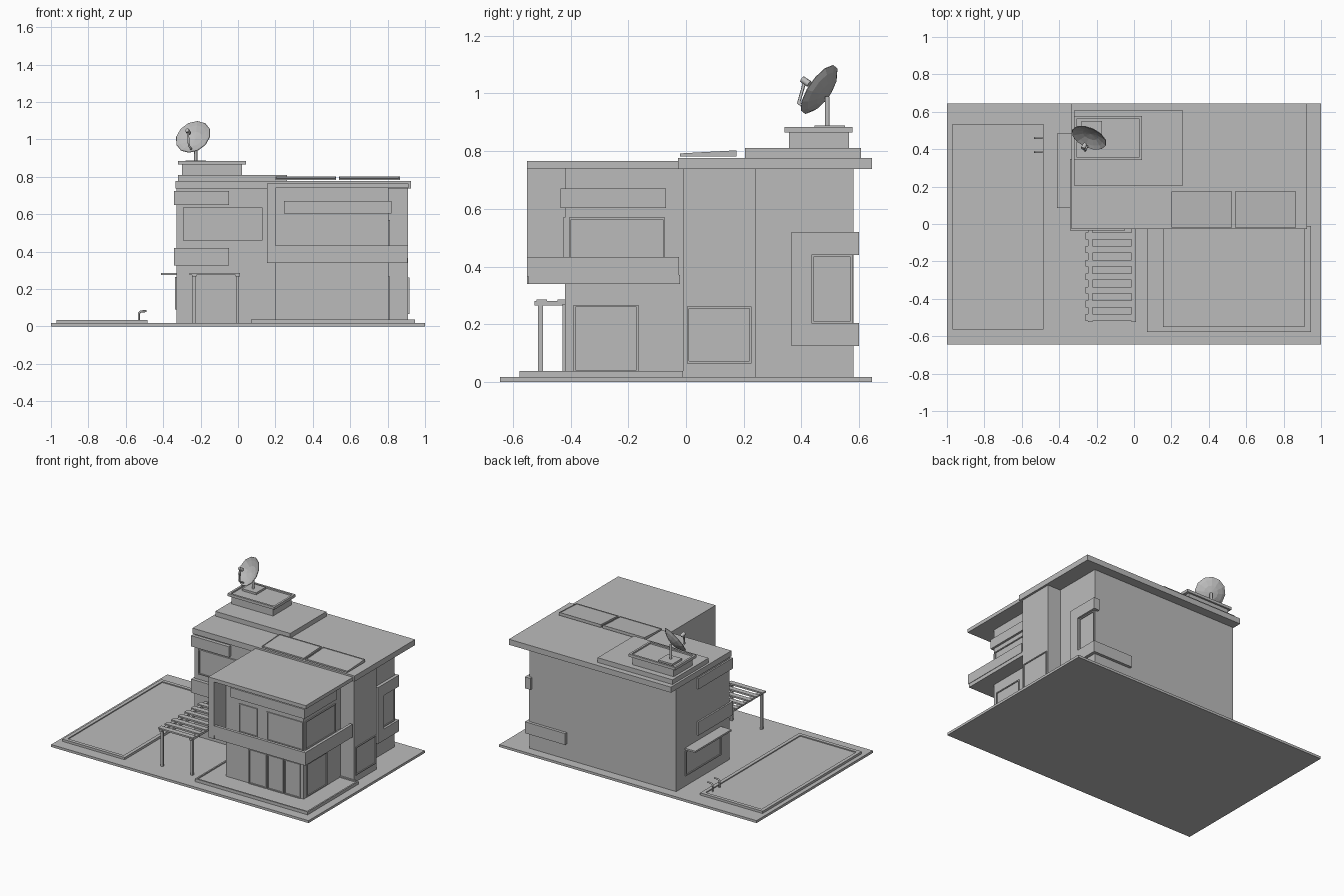
import bpy
import bmesh
from mathutils import Vector

default_cube = bpy.data.objects.get("Cube")
if default_cube:
    bpy.data.objects.remove(default_cube, do_unlink=True)

# Single flat colour
plaster = bpy.data.materials.new("plain_grey")
plaster.use_nodes = True
grey = (0.5, 0.5, 0.5, 1)
plaster.diffuse_color = grey
plaster.node_tree.nodes["Principled BSDF"].inputs["Base Color"].default_value = grey


def add_object(name, bm):
    mesh = bpy.data.meshes.new(name)
    bmesh.ops.recalc_face_normals(bm, faces=bm.faces[:])
    bm.to_mesh(mesh)
    bm.free()
    obj = bpy.data.objects.new(name, mesh)
    mesh.materials.append(plaster)
    bpy.context.collection.objects.link(obj)
    return obj


def box_mesh(x, y, z):
    bm = bmesh.new()
    bmesh.ops.create_cube(bm, size=1)
    for v in bm.verts:
        v.co = Vector([a[0] if c < 0 else a[1] for a, c in zip((x, y, z), v.co)])
    bm.normal_update()
    return bm


def box(name, x, y, z):
    return add_object(name, box_mesh(x, y, z))


def tray(name, x, y, z, facing, rim, depth):
    """Box whose face towards `facing` has a raised border."""
    bm = box_mesh(x, y, z)
    direction = Vector(facing)
    face = max(bm.faces, key=lambda f: f.normal.dot(direction))
    bmesh.ops.inset_region(bm, faces=[face], thickness=rim)
    inner = bmesh.ops.extrude_face_region(bm, geom=[face])
    bmesh.ops.delete(bm, geom=[face], context="FACES")
    verts = [v for v in inner["geom"] if isinstance(v, bmesh.types.BMVert)]
    bmesh.ops.translate(bm, verts=verts, vec=-direction * depth)
    return add_object(name, bm)


def rod(name, points, radius):
    curve = bpy.data.curves.new(name, "CURVE")
    curve.dimensions = "3D"
    curve.bevel_depth = radius
    curve.bevel_resolution = 1
    curve.use_fill_caps = True
    spline = curve.splines.new("POLY")
    spline.points.add(len(points) - 1)
    for p, co in zip(spline.points, points):
        p.co = (*co, 1)
    obj = bpy.data.objects.new(name, curve)
    curve.materials.append(plaster)
    bpy.context.collection.objects.link(obj)
    return obj


FRONT, RIGHT, LEFT, UP = (0, -1, 0), (1, 0, 0), (-1, 0, 0), (0, 0, 1)

# Ground, pool and its hand rails
box("ground_slab", (-1, 1), (-.645, .645), (0, .017))
tray("pool", (-.97, -.485), (-.565, .535), (.01, .033), UP, .035, .007)
for side, y in (("front", .385), ("back", .46)):
    rod("pool_rail_" + side, [(-.53, y, .02), (-.53, y, .07), (-.52, y, .08),
                              (-.49, y, .082)], .006)

# Main volumes
box("main_walls", (-.33, .81), (-.01, .58), (.01, .75))
box("side_bay", (.6, .91), (-.01, .24), (.01, .75))
box("main_roof", (-.335, .925), (-.027, .645), (.738, .777))
box("front_room", (.2, .805), (-.42, 0), (.01, .75))

# Terrace and open frame around the upper front room
tray("terrace", (.07, .945), (-.577, -.01), (.01, .038), UP, .015, .008)
box("frame_left_wall", (.155, .2), (-.55, -.02), (.34, .765))
box("frame_roof", (.155, .912), (-.55, -.02), (.74, .765))
box("balcony_floor", (.155, .905), (-.545, -.02), (.34, .37))
box("balcony_front_parapet", (.2, .908), (-.55, -.53), (.365, .433))
box("balcony_side_parapet", (.888, .908), (-.55, -.025), (.365, .433))
box("front_room_band", (.245, .82), (-.435, -.07), (.603, .67))

# Front room windows
for i, x in enumerate(((.38, .517), (.524, .65), (.658, .78))):
    tray(f"terrace_door_{i}", x, (-.428, -.41), (.03, .27), FRONT, .01, .006)
for i, x in enumerate(((.305, .445), (.52, .8))):
    tray(f"balcony_window_{i}", x, (-.427, -.41), (.37, .57), FRONT, .01, .006)
tray("balcony_side_window", (.79, .812), (-.405, -.073), (.37, .57), RIGHT, .01, .006)
tray("terrace_side_window", (.79, .812), (-.39, -.165), (.035, .267), RIGHT, .01, .006)
tray("bay_window", (.9, .917), (.003, .227), (.065, .262), RIGHT, .01, .006)

# Trim around the rear right corner window
box("corner_trim_lower", (.52, .832), (.365, .6), (.125, .205))
box("corner_trim_upper", (.79, .832), (.365, .6), (.44, .52))
box("corner_trim_post", (.79, .832), (.365, .435), (.2, .445))
tray("corner_window", (.79, .817), (.435, .577), (.205, .44), RIGHT, .01, .006)

# Bands and windows on the left corner
for level, z in (("lower", (.325, .42)), ("upper", (.65, .725))):
    box("left_corner_band_" + level, (-.341, -.048), (-.034, .347), z)
tray("left_front_window", (-.295, .13), (-.02, 0), (.46, .635), FRONT, .01, .007)
tray("left_ground_window", (-.338, -.32), (.09, .48), (.09, .265), LEFT, .012, .006)
box("left_awning", (-.412, -.32), (.085, .485), (.274, .286))

# Pergola
for side, x in (("left", -.234), ("right", -.002)):
    box("pergola_rail_" + side, (x - .012, x + .012), (-.525, -.005), (.266, .28))
    box("pergola_post_" + side, (x - .008, x + .008), (-.512, -.496), (.01, .27))
for i in range(7):
    y = -.5 + i * .0727
    box(f"pergola_slat_{i}", (-.258, .012), (y - .018, y + .018), (.275, .286))

# Roof slab, plinth and solar panels
box("roof_slab", (-.32, .262), (.205, .607), (.77, .81))
box("plinth", (-.3, .022), (.357, .565), (.8, .87))
tray("plinth_cap", (-.32, .042), (.342, .577), (.865, .884), UP, .02, .01)
box("mast_plate", (-.28, -.17), (.445, .55), (.87, .888))
for i, x in enumerate(((.2, .525), (.54, .865))):
    panel = tray(f"solar_panel_{i}", x, (-.02, .175), (.782, .792), UP, .008, .003)
    for v in panel.data.vertices:
        if v.co.z > .785:
            v.co.z += (v.co.y + .02) * .055

# Satellite dish: a shallow bowl turned towards its aim
aim = Vector((-.35, -.75, .52)).normalized()
centre = Vector((-.24, .462, 1.013))
bm = bmesh.new()
profile = [(0, -.034), (.045, -.027), (.08, -.013), (.1, 0), (.098, .003),
           (.078, -.007), (.044, -.02), (0, -.026)]
verts = [bm.verts.new((r, 0, h)) for r, h in profile]
edges = [bm.edges.new(pair) for pair in zip(verts, verts[1:])]
bmesh.ops.spin(bm, geom=verts + edges, cent=(0, 0, 0), axis=UP,
               angle=6.283185, steps=12)
bmesh.ops.remove_doubles(bm, verts=bm.verts[:], dist=.0005)
dish = add_object("dish_bowl", bm)
dish.rotation_euler = aim.to_track_quat("Z", "Y").to_euler()
dish.location = centre

rod("dish_mast", [(-.225, .49, .88), (-.225, .49, .99)], .009)
feed = centre + aim * .065 + Vector((-.005, 0, -.005))
foot = centre + Vector((-.01, -.045, -.065))
rod("dish_feed_arm", [foot, foot + aim * .035, feed], .006)
rod("dish_feed_horn", [feed - aim * .02, feed + aim * .012], .012)
